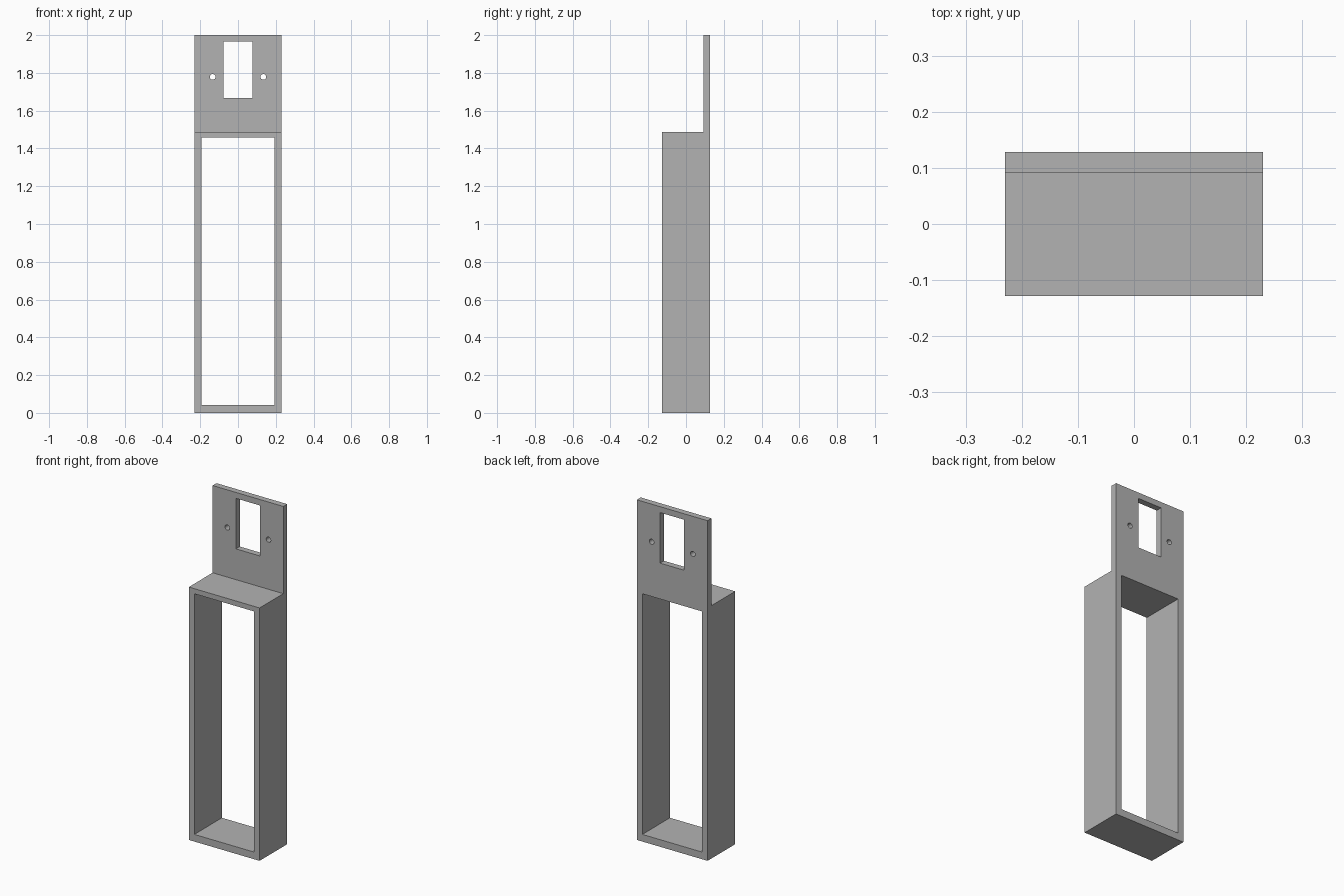
import bpy
import bmesh
from math import radians
from mathutils import Matrix, Vector

default = bpy.data.objects.get("Cube")
if default:
    bpy.data.objects.remove(default, do_unlink=True)

HALF_W, HALF_D = 0.23, 0.128
SHOULDER, TOP, PLATE_FRONT = 1.487, 2.0, 0.092

grey = bpy.data.materials.new("plain grey")
grey.use_nodes = True
grey.diffuse_color = (0.45, 0.45, 0.45, 1)
grey.node_tree.nodes["Principled BSDF"].inputs["Base Color"].default_value = grey.diffuse_color


def make_object(name, bm):
    bmesh.ops.recalc_face_normals(bm, faces=bm.faces[:])
    mesh = bpy.data.meshes.new(name)
    bm.to_mesh(mesh)
    bm.free()
    mesh.materials.append(grey)
    obj = bpy.data.objects.new(name, mesh)
    bpy.context.collection.objects.link(obj)
    return obj


def box_cutter(name, half_width, z0, z1):
    bm = bmesh.new()
    bmesh.ops.create_cube(bm, size=1, matrix=Matrix.Translation((0, 0, (z0 + z1) / 2))
                          @ Matrix.Diagonal((2 * half_width, 1, z1 - z0, 1)))
    return make_object(name, bm)


def hole_cutter(name, x, z, radius):
    bm = bmesh.new()
    bmesh.ops.create_cone(bm, cap_ends=True, segments=24, radius1=radius, radius2=radius, depth=1,
                          matrix=Matrix.Translation((x, 0, z)) @ Matrix.Rotation(radians(90), 4, "X"))
    return make_object(name, bm)


# Body: stepped side profile swept across the width
bm = bmesh.new()
profile = [(-HALF_D, 0), (HALF_D, 0), (HALF_D, TOP), (PLATE_FRONT, TOP),
           (PLATE_FRONT, SHOULDER), (-HALF_D, SHOULDER)]
side = bm.faces.new([bm.verts.new((-HALF_W, y, z)) for y, z in profile])
swept = bmesh.ops.extrude_face_region(bm, geom=[side])["geom"]
bmesh.ops.translate(bm, vec=Vector((2 * HALF_W, 0, 0)),
                    verts=[v for v in swept if isinstance(v, bmesh.types.BMVert)])
body = make_object("mounting_frame", bm)

# Openings: main bay, plate window and two screw holes
cutters = [box_cutter("bay_cutter", 0.194, 0.042, 1.457),
           box_cutter("window_cutter", 0.078, 1.668, 1.965)]
cutters += [hole_cutter(f"{label}_screw_cutter", x, 1.779, 0.015)
            for label, x in (("left", 0.134), ("right", -0.134))]

bpy.ops.object.select_all(action="DESELECT")
body.select_set(True)
bpy.context.view_layer.objects.active = body
for cutter in cutters:
    cutter.hide_render = True
    mod = body.modifiers.new(cutter.name, "BOOLEAN")
    mod.operation = "DIFFERENCE"
    mod.solver = "EXACT"
    mod.object = cutter
    bpy.ops.object.modifier_apply(modifier=mod.name)
    bpy.data.objects.remove(cutter, do_unlink=True)

# Round screw holes, crisp plate edges
bpy.ops.object.shade_smooth_by_angle(angle=radians(30))
